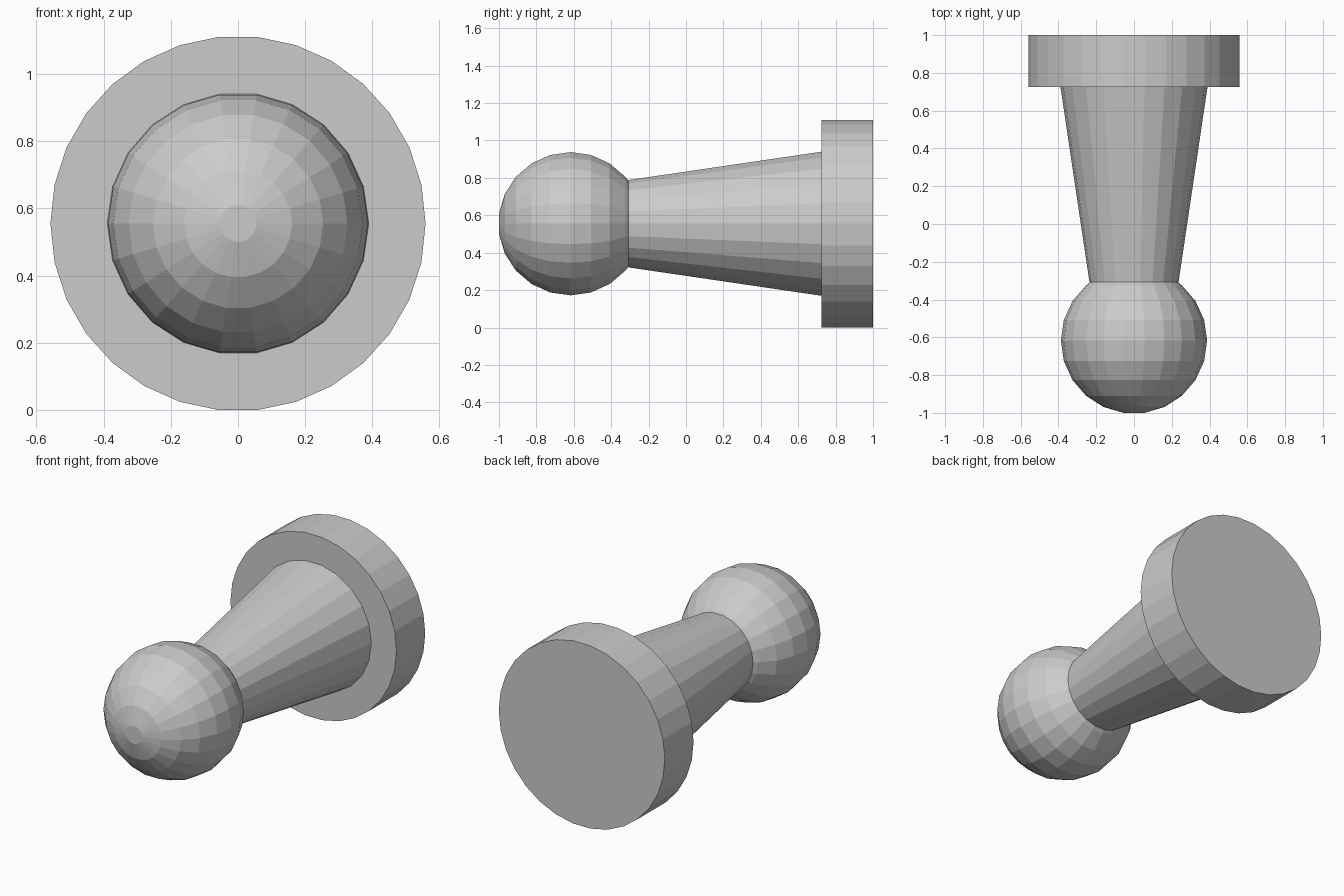
import bpy, bmesh
from math import sin, cos, pi

if "Cube" in bpy.data.objects:
    bpy.data.objects.remove(bpy.data.objects["Cube"])

AXIS_Z = 0.555  # height of the shared axis, which runs along y


def lathe(name, profile, sides):
    """Revolve (radius, y) points around the horizontal axis and cap both ends."""
    bm = bmesh.new()
    rings = []
    for r, y in profile:
        rings.append([bm.verts.new((r * cos(2 * pi * i / sides), y,
                                    AXIS_Z + r * sin(2 * pi * i / sides)))
                      for i in range(sides)])
    for a, b in zip(rings, rings[1:]):
        for i in range(sides):
            j = (i + 1) % sides
            bm.faces.new((a[i], a[j], b[j], b[i]))
    bm.faces.new(rings[0])
    bm.faces.new(rings[-1])
    bmesh.ops.recalc_face_normals(bm, faces=bm.faces)
    mesh = bpy.data.meshes.new(name)
    bm.to_mesh(mesh)
    bm.free()
    obj = bpy.data.objects.new(name, mesh)
    bpy.context.collection.objects.link(obj)
    return obj


# Round base disc
lathe("base_disc", [(0.558, 0.724), (0.558, 1.0)], 30)

# Tapered stem
lathe("stem", [(0.236, -0.307), (0.389, 0.724)], 22)

# Ball head with a small flat tip, cut off where it meets the stem
R, step = 0.387, 2 * pi / 22
ball = [(R * sin((k + 0.5) * step), -0.617 - R * cos((k + 0.5) * step))
        for k in range(9)]
lathe("ball_head", ball + [(0.232, -0.307)], 22)
